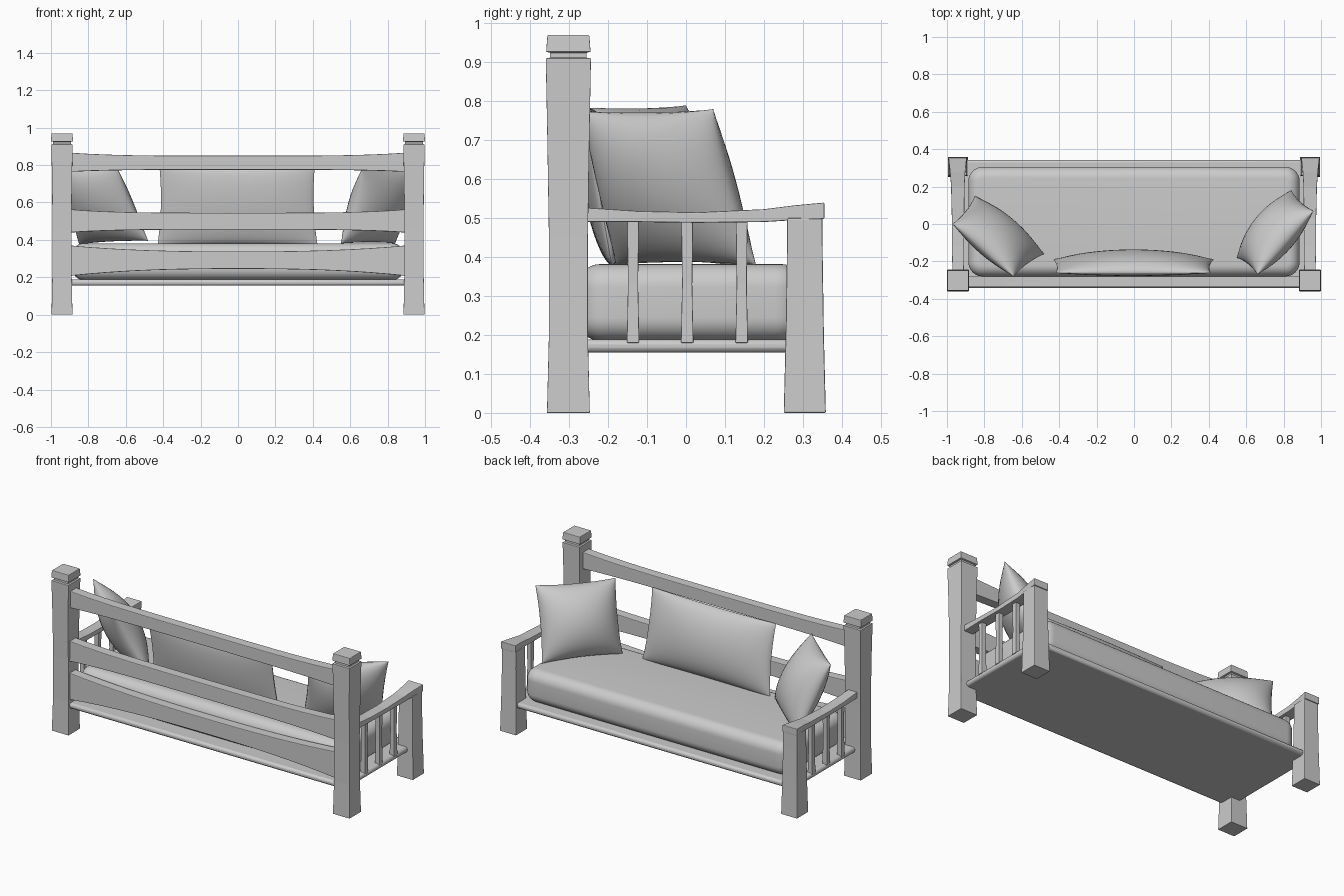
import bpy, bmesh, math
from mathutils import Vector

if "Cube" in bpy.data.objects:
    bpy.data.objects.remove(bpy.data.objects["Cube"])

grey = bpy.data.materials.new("light grey")
grey.diffuse_color = (0.6, 0.6, 0.6, 1)
grey.use_nodes = True
grey.node_tree.nodes["Principled BSDF"].inputs["Base Color"].default_value = grey.diffuse_color


def finish(name, bm, bevel=0.0, mirror=False, smooth=None):
    bmesh.ops.recalc_face_normals(bm, faces=bm.faces[:])
    me = bpy.data.meshes.new(name)
    bm.to_mesh(me)
    bm.free()
    me.materials.append(grey)
    ob = bpy.data.objects.new(name, me)
    bpy.context.collection.objects.link(ob)
    if smooth:
        bpy.ops.object.select_all(action='DESELECT')
        ob.select_set(True)
        bpy.context.view_layer.objects.active = ob
        bpy.ops.object.shade_smooth_by_angle(angle=math.radians(smooth))
    if bevel:
        m = ob.modifiers.new("worn edges", 'BEVEL')
        m.width, m.segments, m.limit_method = bevel, 2, 'ANGLE'
        m.angle_limit = math.radians(40)
    if mirror:
        ob.modifiers.new("other side", 'MIRROR')
    return ob


def loft(name, axis, sections, **kw):
    """Rectangular beam along an axis; each section is (t, a0, a1, b0, b1)."""
    bm = bmesh.new()
    rings = []
    for t, a0, a1, b0, b1 in sections:
        ring = []
        for a, b in ((a0, b0), (a1, b0), (a1, b1), (a0, b1)):
            co = [a, b]
            co.insert(axis, t)
            ring.append(bm.verts.new(co))
        rings.append(ring)
    for r, s in zip(rings, rings[1:]):
        for i in range(4):
            j = (i + 1) % 4
            bm.faces.new((r[i], r[j], s[j], s[i]))
    bm.faces.new(rings[0])
    bm.faces.new(rings[-1])
    return finish(name, bm, **kw)


def post(name, cx, cy, profile):
    sections = [(z, cx - hx, cx + hx, cy - hy, cy + hy) for z, hx, hy in profile]
    loft(name, 2, sections, bevel=0.003, mirror=True)


def pillow(name, bl, br, tl, tr, front, back, pinch=0.05, n=20):
    """Stuffed pillow between four corners, bulging front and back."""
    bl, br, tl, tr = map(Vector, (bl, br, tl, tr))
    normal = (br - bl).cross(tl - bl).normalized()
    bm = bmesh.new()
    for depth in (front, -back):
        grid = []
        for j in range(n + 1):
            for i in range(n + 1):
                u = -math.cos(math.pi * i / n)
                v = -math.cos(math.pi * j / n)
                h = max(0, (1 - u * u) * (1 - v * v)) ** 0.55
                s = (1 + u * (1 - pinch * (1 - v * v))) / 2
                t = (1 + v * (1 - pinch * (1 - u * u))) / 2
                p = bl.lerp(br, s).lerp(tl.lerp(tr, s), t)
                grid.append(bm.verts.new(p + normal * depth * h))
        for j in range(n):
            for i in range(n):
                k = j * (n + 1) + i
                bm.faces.new((grid[k], grid[k + 1], grid[k + n + 2], grid[k + n + 1]))
    bmesh.ops.remove_doubles(bm, verts=bm.verts[:], dist=0.0005)
    finish(name, bm, smooth=60)


# tall back posts with necked caps
post("back_post", -0.941, -0.302, [
    (0, .056, .055), (.2, .052, .050), (.45, .051, .050), (.7, .053, .054),
    (.91, .057, .058), (.912, .048, .047), (.925, .048, .047),
    (.927, .059, .057), (.968, .056, .054), (.97, .054, .052)])

# short front posts
post("front_post", -0.941, 0.305, [
    (0, .054, .054), (.2, .050, .049), (.4, .047, .046), (.5, .047, .045)])

# armrests flaring toward the front
loft("armrest", 1, [
    (-.27, -.970, -.910, .490, .528), (-.12, -.974, -.908, .490, .518),
    (.03, -.974, -.908, .488, .515), (.20, -.978, -.906, .490, .523),
    (.28, -.984, -.902, .495, .533), (.355, -.992, -.894, .498, .540)],
    bevel=0.003, mirror=True)

# three thin balusters under each armrest
for k, y in enumerate((-.136, .003, .143)):
    loft(f"baluster_{k + 1}", 2, [
        (z, -.941 - w, -.941 + w, y - w, y + w)
        for z, w in ((.18, .016), (.33, .013), (.495, .015))],
        bevel=0.002, mirror=True)

# back rails, thicker at the ends: centre and end heights
for name, lo, hi, lo_end, hi_end, power in (
        ("top_back_rail", .775, .850, .763, .868, 4),
        ("middle_back_rail", .455, .545, .438, .565, 4),
        ("bottom_back_rail", .245, .338, .205, .372, 2.5)):
    rows = []
    for i in range(17):
        x = -.92 + 1.84 * i / 16
        f = abs(x / .92) ** power
        rows.append((x, -.338, -.280, lo + (lo_end - lo) * f, hi + (hi_end - hi) * f))
    loft(name, 0, rows, bevel=0.004)

# seat board with rounded edges
loft("seat_board", 2, [(.155, -.955, .955, -.342, .342),
                       (.188, -.955, .955, -.342, .342)], bevel=0.013, smooth=40)

# thick seat cushion: rounded in plan, then over its rims
bm = bmesh.new()
bmesh.ops.create_cube(bm, size=1)
for v in bm.verts:
    v.co = Vector((v.co.x * 1.77, v.co.y * .585 + .0125, v.co.z * .197 + .2835))
upright = [e for e in bm.edges if abs(e.verts[0].co.z - e.verts[1].co.z) > .1]
bmesh.ops.bevel(bm, geom=upright, offset=.075, segments=8, profile=.5, affect='EDGES')
rims = [e for e in bm.edges if abs(e.verts[0].co.z - e.verts[1].co.z) < .01]
bmesh.ops.bevel(bm, geom=rims, offset=.06, segments=8, profile=.5, affect='EDGES')
finish("seat_cushion", bm, smooth=50)

# loose pillows leaning on the back and arms
pillow("centre_pillow", (.425, -.19, .375), (-.43, -.19, .375),
       (.41, -.262, .79), (-.42, -.262, .79), .085, .04, pinch=.03)
pillow("right_pillow", (.84, .18, .38), (.55, -.18, .38),
       (.96, .07, .78), (.66, -.27, .775), .12, .10)
pillow("left_pillow", (-.48, -.16, .395), (-.85, .15, .375),
       (-.645, -.28, .785), (-.97, .0, .79), .11, .09)
